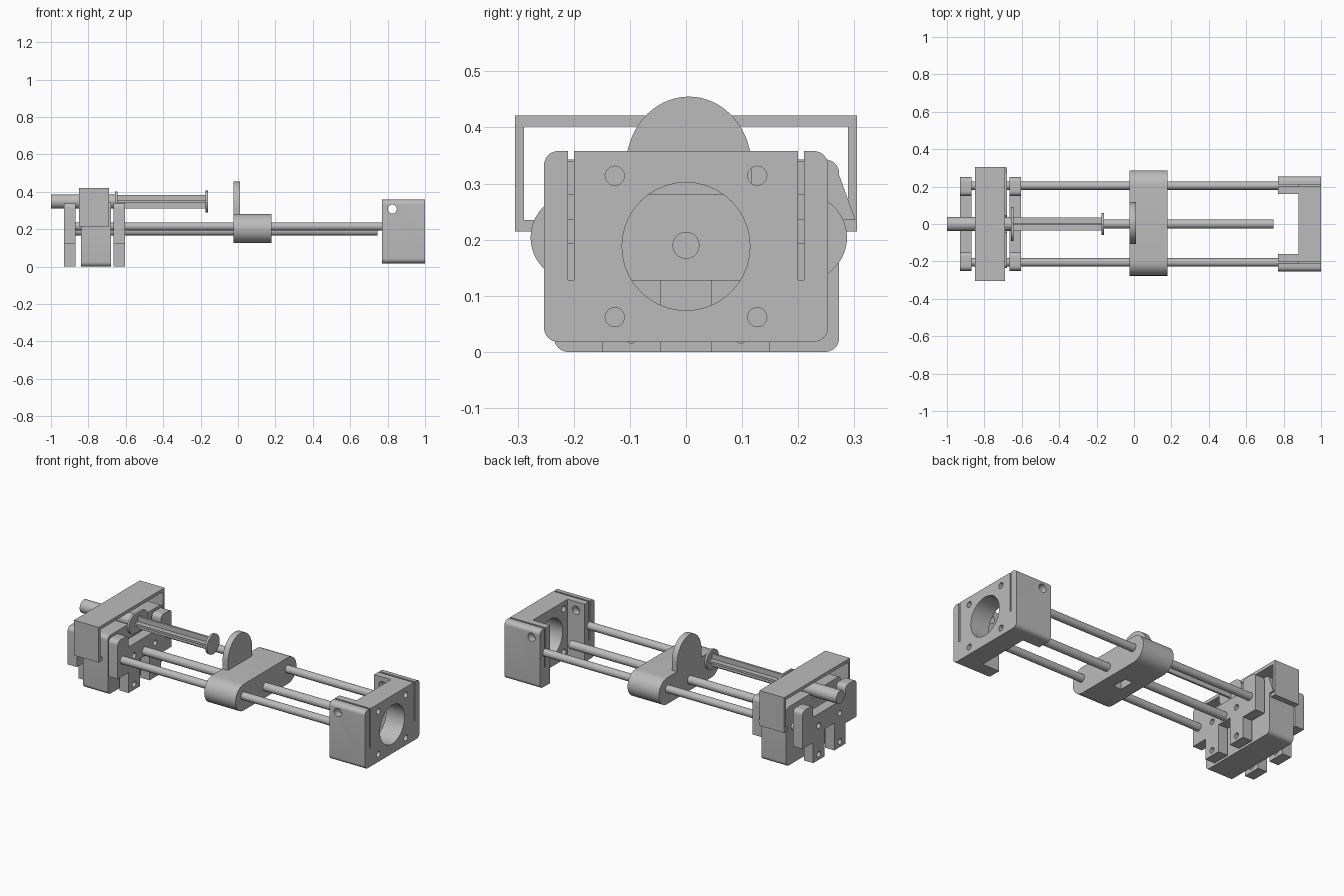
import bpy, bmesh, math
from mathutils import Vector

cube = bpy.data.objects.get("Cube")
if cube:
    bpy.data.objects.remove(cube, do_unlink=True)

GREY = bpy.data.materials.new("plain grey")
GREY.use_nodes = True
GREY.diffuse_color = (0.5, 0.5, 0.5, 1)
GREY.node_tree.nodes["Principled BSDF"].inputs["Base Color"].default_value = (0.5, 0.5, 0.5, 1)


def prism(name, pts, x0, x1):
    """Extrude a (y, z) outline along x."""
    bm = bmesh.new()
    face = bm.faces.new([bm.verts.new((x0, y, z)) for y, z in pts])
    out = bmesh.ops.extrude_face_region(bm, geom=[face])
    verts = [v for v in out["geom"] if isinstance(v, bmesh.types.BMVert)]
    bmesh.ops.translate(bm, verts=verts, vec=(x1 - x0, 0, 0))
    bmesh.ops.recalc_face_normals(bm, faces=bm.faces)
    mesh = bpy.data.meshes.new(name)
    bm.to_mesh(mesh)
    bm.free()
    mesh.materials.append(GREY)
    ob = bpy.data.objects.new(name, mesh)
    bpy.context.collection.objects.link(ob)
    return ob


def arc(cy, cz, r, a0, a1, n=24, rz=None):
    rz = rz or r
    angles = [math.radians(a0 + (a1 - a0) * i / n) for i in range(n + 1)]
    return [(cy + r * math.cos(a), cz + rz * math.sin(a)) for a in angles]


def circle(cy, cz, r, n=40):
    return arc(cy, cz, r, 0, 360, n)[:-1]


def rect(y0, y1, z0, z1, r=0.0):
    if not r:
        return [(y0, z0), (y1, z0), (y1, z1), (y0, z1)]
    return (arc(y0 + r, z0 + r, r, 180, 270, 8) + arc(y1 - r, z0 + r, r, 270, 360, 8)
            + arc(y1 - r, z1 - r, r, 0, 90, 8) + arc(y0 + r, z1 - r, r, 90, 180, 8))


def activate(ob):
    bpy.ops.object.select_all(action="DESELECT")
    ob.select_set(True)
    bpy.context.view_layer.objects.active = ob


def cut(ob, cutters):
    for c in cutters:
        mod = ob.modifiers.new("cut", "BOOLEAN")
        mod.operation, mod.solver, mod.object = "DIFFERENCE", "EXACT", c
        activate(ob)
        bpy.ops.object.modifier_apply(modifier=mod.name)
        bpy.data.objects.remove(c, do_unlink=True)


def hole(cy, cz, r, x0=-2, x1=2):
    return prism("cutter", circle(cy, cz, r), x0, x1)


def side_hole(x, z, r):
    ob = prism("cutter", circle(0, 0, r), -1, 1)
    ob.rotation_euler.z = math.pi / 2
    ob.location = Vector((x, 0, z))
    bpy.context.view_layer.update()
    return ob


SIDES = (-1, 1)
ROD_Y, ROD_Z, SYR_Z = 0.205, 0.215, 0.348

# Motor mount: rounded block, hollowed to leave an end plate and two arms
mount = prism("motor_mount", rect(-0.253, 0.253, 0.018, 0.358, 0.025), 0.77, 1.0)
cutters = [prism("cutter", rect(-0.16, 0.16, -0.1, 0.6), 0.6, 0.88),
           hole(0, 0.188, 0.114), side_hole(0.825, 0.308, 0.024)]
for s in SIDES:
    cutters.append(prism("cutter", rect(s * ROD_Y - 0.005, s * ROD_Y + 0.005, 0.128, 0.5), 0.6, 1.2))
    cutters += [hole(s * 0.127, z, 0.017) for z in (0.062, 0.314)]
cut(mount, cutters)

# Guide rods and lead screw
for s, side in zip(SIDES, ("right", "left")):
    prism(side + "_guide_rod", circle(s * ROD_Y, ROD_Z, 0.022), -0.9, 0.88)
prism("lead_screw", circle(0, 0.19, 0.024), -0.88, 0.745)

# Sliding carriage with a nut pocket underneath
carriage = prism("carriage", arc(0.21, 0.204, 0.077, -90, 90) + arc(-0.2, 0.204, 0.077, 90, 270),
                 -0.025, 0.178)
cut(carriage, [prism("cutter", rect(-0.045, 0.045, 0.05, 0.17), 0.05, 0.1)])
prism("push_plate", [(-0.107, 0.24), (0.117, 0.24)] + arc(0.005, 0.33, 0.112, 0, 180, 40, 0.125),
      -0.025, 0.01)

# Syringe: barrel, finger flange, ribbed plunger and thumb disc
prism("syringe_barrel", circle(0, SYR_Z, 0.038), -1.0, -0.655)
prism("barrel_flange", arc(0.035, SYR_Z, 0.055, -90, 90) + arc(-0.035, SYR_Z, 0.055, 90, 270),
      -0.657, -0.645)
prism("plunger_rib_flat", rect(-0.036, 0.036, SYR_Z - 0.006, SYR_Z + 0.006), -0.66, -0.17)
prism("plunger_rib_upright", rect(-0.006, 0.006, SYR_Z - 0.036, SYR_Z + 0.036), -0.66, -0.17)
prism("thumb_disc", circle(0, SYR_Z, 0.058), -0.173, -0.16)

# Main syringe cradle with a round-bottomed notch and a snap ridge on one side
body = prism("syringe_cradle", rect(-0.235, 0.273, 0.0, 0.343, 0.025), -0.84, -0.68)
cut(body, [prism("cutter", arc(0, SYR_Z, 0.045, 180, 360) + [(0.045, 0.5), (-0.045, 0.5)], -1, -0.5)])
prism("snap_ridge", [(0.26, 0.235), (0.302, 0.235), (0.273, 0.315), (0.26, 0.32)], -0.84, -0.68)

# Clamp bridging over the cradle, with inward lips
prism("syringe_clamp",
      [(-0.305, 0.215), (-0.27, 0.215), (-0.27, 0.235), (-0.289, 0.235), (-0.289, 0.402),
       (0.289, 0.402), (0.289, 0.235), (0.27, 0.235), (0.27, 0.215), (0.305, 0.215),
       (0.305, 0.421), (-0.305, 0.421)], -0.85, -0.69)

# Pair of bracket plates: two feet, a crossbar and a rounded ear on each side
half = ([(0.045, 0.16), (0.045, 0.0), (0.15, 0.0), (0.15, 0.12), (0.25, 0.12)]
        + arc(0.225, 0.315, 0.025, 0, 90, 8) + arc(0.175, 0.315, 0.025, 90, 180, 8)
        + [(0.15, 0.27), (0.05, 0.27)])
outline = half + [(-y, z) for y, z in reversed(half)]
for name, x0 in (("outer_bracket", -0.93), ("inner_bracket", -0.665)):
    plate = prism(name, outline, x0, x0 + 0.06)
    cut(plate, [hole(s * 0.0975, z, 0.016) for s in SIDES for z in (0.032, 0.2)])

# Keep edges crisp while rounding the curved walls
for ob in list(bpy.context.scene.objects):
    if ob.type == "MESH":
        activate(ob)
        bpy.ops.object.shade_smooth_by_angle(angle=math.radians(30))
